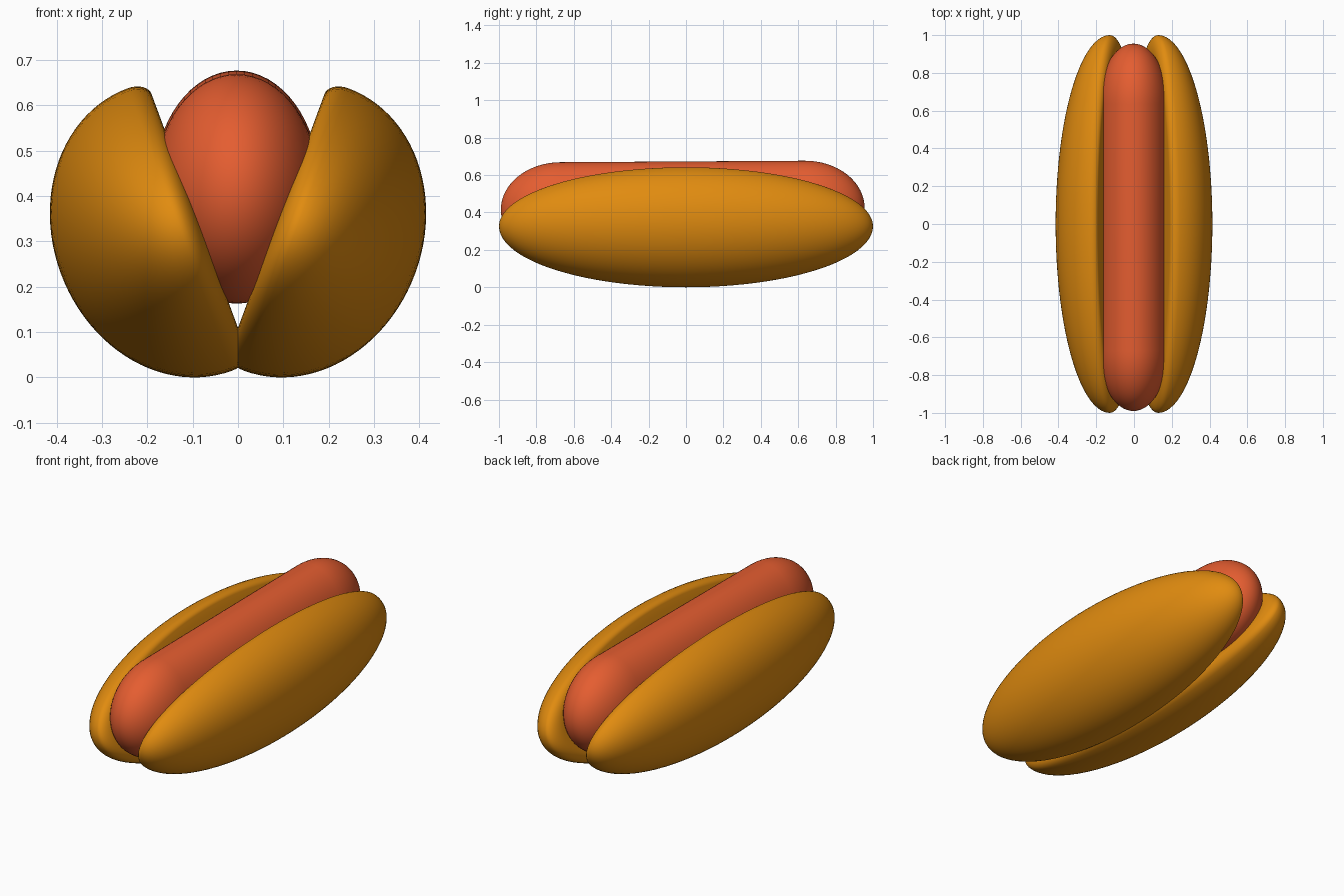
import bpy, bmesh
from math import sin, cos, pi, radians
from mathutils import Matrix

if "Cube" in bpy.data.objects:
    bpy.data.objects.remove(bpy.data.objects["Cube"])


def material(name, color):
    m = bpy.data.materials.new(name)
    m.diffuse_color = (*color, 1)
    m.use_nodes = True
    m.node_tree.nodes["Principled BSDF"].inputs["Base Color"].default_value = m.diffuse_color
    return m


def lathe(name, profile, matrix, mat, segments=96):
    """Spin (radius, height) points round local z, closing both ends at poles."""
    bm = bmesh.new()
    rings = []
    for r, h in profile:
        count = 1 if r < 1e-6 else segments
        rings.append([bm.verts.new((r * cos(2 * pi * i / segments),
                                    r * sin(2 * pi * i / segments), h))
                      for i in range(count)])
    for a, b in zip(rings, rings[1:]):
        for i in range(segments):
            j = (i + 1) % segments
            quad = [a[i % len(a)], a[j % len(a)], b[j % len(b)], b[i % len(b)]]
            bm.faces.new(list(dict.fromkeys(quad)))
    bm.transform(matrix)
    bmesh.ops.recalc_face_normals(bm, faces=bm.faces)
    for f in bm.faces:
        f.smooth = True
    mesh = bpy.data.meshes.new(name)
    bm.to_mesh(mesh)
    bm.free()
    mesh.materials.append(mat)
    ob = bpy.data.objects.new(name, mesh)
    bpy.context.collection.objects.link(ob)
    return ob


bread = material("bread", (0.75, 0.26, 0.005))
meat = material("meat", (0.78, 0.11, 0.03))

# Bun half profile: flat inner face, rounded rim, domed outside
RIM, DOME, ROUND = 0.045, 0.28, 0.09
bun = [(0, 0), (0.45, 0), (0.8, 0)]
bun += [(1 - ROUND + ROUND * sin(t * pi / 16), RIM * (1 - cos(t * pi / 16)))
        for t in range(9)]
bun += [(cos(t * pi / 48), RIM + DOME * sin(t * pi / 48)) for t in range(1, 24)]
bun.append((0, RIM + DOME))

# Lean the half outwards and stretch it along y
dx, dz, half = 0.347, 0.938, 0.332
place = Matrix(((dx * half, 0, dz, 0.086),
                (0, 1, 0, 0),
                (dz * half, 0, -dx, 0.342),
                (0, 0, 0, 1)))
lathe("bun_half_right", bun, place, bread)
lathe("bun_half_left", bun, Matrix.Diagonal((-1, 1, 1, 1)) @ place, bread)

# Sausage: oval rod with domed ends, rising slightly to the back
CAP, FRONT, BACK = 0.32, -0.67, 0.635
rod = [(sin(t * pi / 32), FRONT - CAP * cos(t * pi / 32)) for t in range(17)]
rod += [(cos(t * pi / 32), BACK + CAP * sin(t * pi / 32)) for t in range(16)]
rod.append((0, BACK + CAP))
place = (Matrix.Translation((-0.003, 0, 0.42)) @ Matrix.Rotation(radians(0.35), 4, 'X')
         @ Matrix.Diagonal((0.183, 1, 0.253, 1)) @ Matrix.Rotation(radians(-90), 4, 'X'))
lathe("sausage", rod, place, meat, 64)
